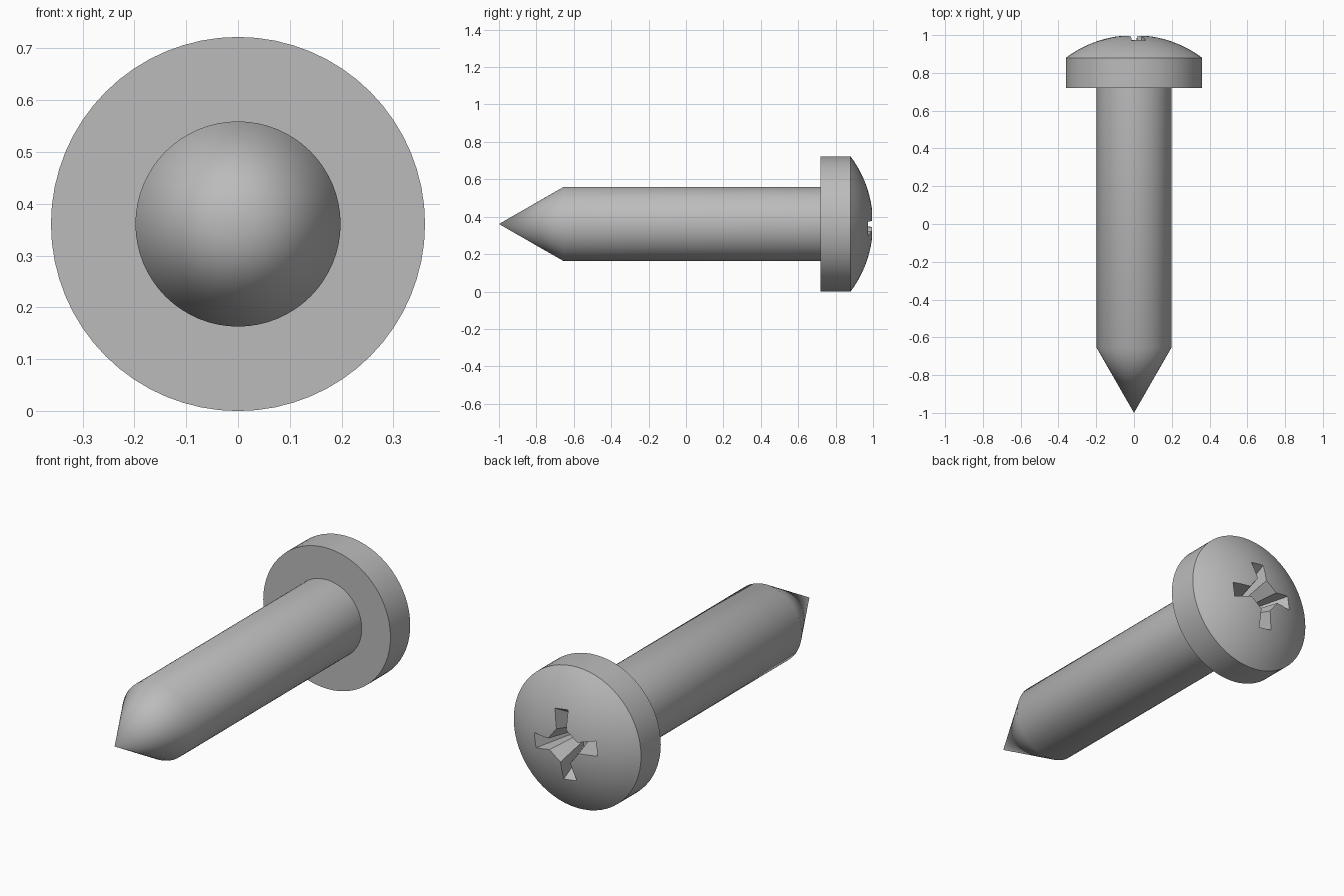
import bpy, bmesh, math
from mathutils import Matrix, Vector

cube = bpy.data.objects.get("Cube")
if cube:
    bpy.data.objects.remove(cube, do_unlink=True)

AXIS_Z = 0.361
HEAD_R, SHANK_R = 0.361, 0.198
RIM_Y, DOME_H = 0.88, 0.12
SEGMENTS = 64

steel = bpy.data.materials.new("grey_steel")
steel.use_nodes = True
GREY = (0.5, 0.5, 0.5, 1)
steel.diffuse_color = GREY
steel.node_tree.nodes["Principled BSDF"].inputs["Base Color"].default_value = GREY


def finish(name, bm):
    bmesh.ops.recalc_face_normals(bm, faces=bm.faces[:])
    mesh = bpy.data.meshes.new(name)
    bm.to_mesh(mesh)
    bm.free()
    mesh.materials.append(steel)
    obj = bpy.data.objects.new(name, mesh)
    obj.location.z = AXIS_Z
    bpy.context.collection.objects.link(obj)
    return obj


def lathe(name, profile):
    """Revolve (radius, y) points about the y axis."""
    bm = bmesh.new()
    verts = [bm.verts.new((r, y, 0)) for r, y in profile]
    edges = [bm.edges.new(pair) for pair in zip(verts, verts[1:])]
    bmesh.ops.spin(bm, geom=verts + edges, cent=(0, 0, 0), axis=(0, 1, 0),
                   angle=math.tau, steps=SEGMENTS, use_duplicate=False)
    bmesh.ops.remove_doubles(bm, verts=bm.verts[:], dist=0.0001)
    return finish(name, bm)


def smooth(obj):
    bpy.ops.object.select_all(action="DESELECT")
    obj.select_set(True)
    bpy.context.view_layer.objects.active = obj
    bpy.ops.object.shade_smooth_by_angle(angle=math.radians(30))


# Shank with conical point
shank = lathe("shank", [(0, -1), (SHANK_R, -0.655), (SHANK_R, 0.72), (0, 0.72)])

# Head: flat underside, straight rim, spherical dome
sphere_r = (HEAD_R ** 2 + DOME_H ** 2) / (2 * DOME_H)
sweep = math.asin(HEAD_R / sphere_r)
STEPS = 12
dome = [(sphere_r * math.sin(sweep * i / STEPS),
         1 - sphere_r * (1 - math.cos(sweep * i / STEPS))) for i in range(STEPS, -1, -1)]
head = lathe("head", [(0, 0.72), (HEAD_R, 0.72)] + dome)

# Tapered cross-shaped driver recess, slightly turned
arm = [(0.078, -0.026), (0.178, -0.038), (0.178, 0.038), (0.078, 0.026)]
bm = bmesh.new()
rings = []
for y, scale in ((1.03, 1.2), (0.975, 1.0), (0.82, 0.5)):
    ring = []
    for quarter in range(4):
        turn = Matrix.Rotation(math.radians(90 * quarter - 8), 2)
        for point in arm:
            p = turn @ Vector(point) * scale
            ring.append(bm.verts.new((p.x, y, p.y)))
    rings.append(ring)
for a, b in zip(rings, rings[1:]):
    for i in range(len(a)):
        j = (i + 1) % len(a)
        bm.faces.new((a[i], a[j], b[j], b[i]))
bm.faces.new(rings[0])
bm.faces.new(rings[-1])
cutter = finish("recess_cutter", bm)
cutter.hide_render = True

cut = head.modifiers.new("driver_recess", "BOOLEAN")
cut.operation = "DIFFERENCE"
cut.solver = "EXACT"
cut.object = cutter
bpy.context.view_layer.objects.active = head
bpy.ops.object.modifier_apply(modifier=cut.name)
bpy.data.objects.remove(cutter, do_unlink=True)

smooth(shank)
smooth(head)
